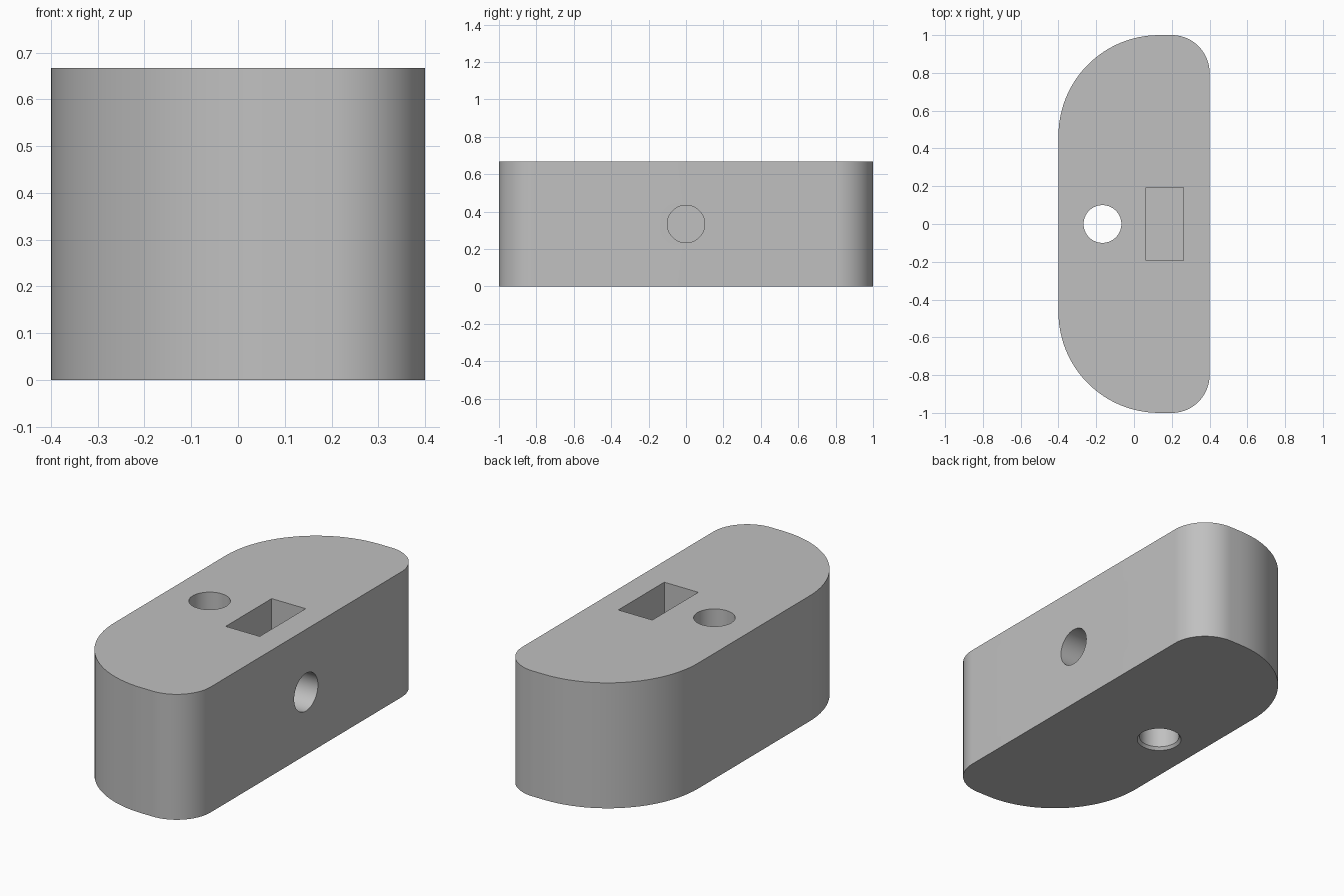
import bpy
import bmesh
from math import cos, sin, pi, radians
from mathutils import Matrix, Vector

cube = bpy.data.objects.get("Cube")
if cube:
    bpy.data.objects.remove(cube, do_unlink=True)

HEIGHT = 0.667
HOLE_X = -0.167
BORE_Z = HEIGHT / 2

grey = bpy.data.materials.new("plain grey")
grey.use_nodes = True
colour = (0.53, 0.53, 0.53, 1)
grey.diffuse_color = colour
grey.node_tree.nodes["Principled BSDF"].inputs["Base Color"].default_value = colour


def finish(name, bm):
    """Turn a bmesh into a linked object."""
    bmesh.ops.recalc_face_normals(bm, faces=bm.faces)
    mesh = bpy.data.meshes.new(name)
    bm.to_mesh(mesh)
    bm.free()
    mesh.materials.append(grey)
    obj = bpy.data.objects.new(name, mesh)
    bpy.context.collection.objects.link(obj)
    return obj


def arc(cx, cy, radius, start, steps=24):
    """Points of a quarter turn, anticlockwise from start."""
    angles = [start + pi / 2 * i / steps for i in range(steps + 1)]
    return [(cx + radius * cos(a), cy + radius * sin(a)) for a in angles]


def extrude_profile(name, points, z0, z1):
    bm = bmesh.new()
    face = bm.faces.new([bm.verts.new((x, y, z0)) for x, y in points])
    top = bmesh.ops.extrude_face_region(bm, geom=[face])["geom"]
    verts = [v for v in top if isinstance(v, bmesh.types.BMVert)]
    bmesh.ops.translate(bm, verts=verts, vec=Vector((0, 0, z1 - z0)))
    return finish(name, bm)


def cone(bm, r1, r2, depth, matrix):
    bmesh.ops.create_cone(bm, cap_ends=True, segments=64, radius1=r1,
                          radius2=r2, depth=depth, matrix=matrix)


def cut(target, cutter):
    """Subtract the cutter, bake the result and drop the cutter."""
    cutter.hide_render = True
    mod = target.modifiers.new("cut", "BOOLEAN")
    mod.operation = "DIFFERENCE"
    mod.solver = "EXACT"
    mod.object = cutter
    bpy.context.view_layer.objects.active = target
    bpy.ops.object.modifier_apply(modifier=mod.name)
    bpy.data.objects.remove(cutter, do_unlink=True)


# Body: large rounded corners on the right, small ones on the left
big, small = 0.533, 0.2
outline = (arc(0.4 - small, 1 - small, small, 0)
           + arc(big - 0.4, 1 - big, big, pi / 2)
           + arc(big - 0.4, big - 1, big, pi)
           + arc(0.4 - small, small - 1, small, 3 * pi / 2))
body = extrude_profile("body", outline, 0, HEIGHT)

# Upright through hole
bm = bmesh.new()
cone(bm, 0.1, 0.1, HEIGHT + 0.2, Matrix.Translation((HOLE_X, 0, HEIGHT / 2)))
cut(body, finish("upright_hole_cutter", bm))

# Small chamfer at the bottom mouth of the hole
bm = bmesh.new()
cone(bm, 0.123, 0.1, 0.03, Matrix.Translation((HOLE_X, 0, 0)))
cut(body, finish("hole_chamfer_cutter", bm))

# Rectangular pocket sunk from the top
x0, x1, half = 0.063, 0.263, 0.193
pocket = [(x0, -half), (x1, -half), (x1, half), (x0, half)]
cut(body, extrude_profile("pocket_cutter", pocket, 0.14, HEIGHT + 0.1))

# Side bore running from the flat side into the pocket
bm = bmesh.new()
bore = Matrix.Translation((0.35, 0, BORE_Z)) @ Matrix.Rotation(pi / 2, 4, "Y")
cone(bm, 0.1, 0.1, 0.3, bore)
cut(body, finish("side_bore_cutter", bm))

# Smooth curves, crisp edges
bpy.ops.object.select_all(action="DESELECT")
body.select_set(True)
bpy.context.view_layer.objects.active = body
bpy.ops.object.shade_smooth_by_angle(angle=radians(25))
